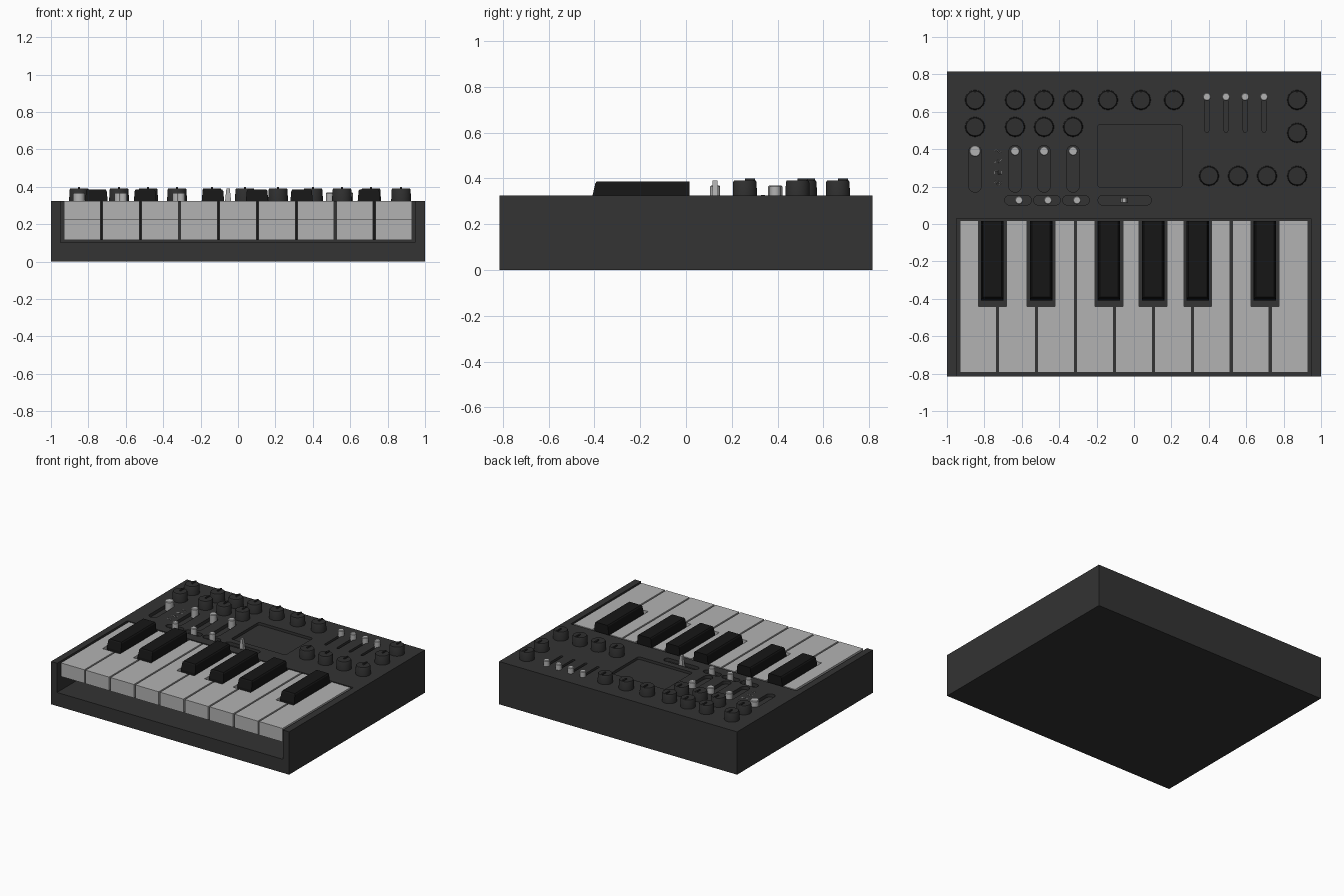
import bpy, bmesh, math
from mathutils import Matrix

if "Cube" in bpy.data.objects:
    bpy.data.objects.remove(bpy.data.objects["Cube"])

TOP = 0.325


def material(name, v):
    m = bpy.data.materials.new(name)
    m.diffuse_color = (v, v, v, 1)
    m.use_nodes = True
    m.node_tree.nodes["Principled BSDF"].inputs["Base Color"].default_value = m.diffuse_color
    return m


BODY = material("charcoal", 0.033)
DARK = material("black", 0.008)
KNOB = material("knob_dark", 0.028)
LIGHT = material("light_grey", 0.45)


def finish(name, bm, mat, smooth=False):
    bmesh.ops.recalc_face_normals(bm, faces=bm.faces)
    me = bpy.data.meshes.new(name)
    bm.to_mesh(me)
    bm.free()
    me.materials.append(mat)
    ob = bpy.data.objects.new(name, me)
    bpy.context.collection.objects.link(ob)
    if smooth:
        bpy.ops.object.select_all(action='DESELECT')
        ob.select_set(True)
        bpy.context.view_layer.objects.active = ob
        bpy.ops.object.shade_smooth_by_angle(angle=math.radians(35))
    return ob


def loft(bm, rings):
    """Closed solid through a stack of (outline, z) rings."""
    vs = [[bm.verts.new((x, y, z)) for x, y in pts] for pts, z in rings]
    n = len(vs[0])
    for a, b in zip(vs, vs[1:]):
        for i in range(n):
            bm.faces.new((a[i], a[(i + 1) % n], b[(i + 1) % n], b[i]))
    bm.faces.new(vs[0][::-1])
    bm.faces.new(vs[-1])


def rect(x0, x1, y0, y1):
    return [(x0, y0), (x1, y0), (x1, y1), (x0, y1)]


def rounded(cx, cy, w, h, r, n=6):
    pts = []
    for k, (sx, sy) in enumerate(((1, 1), (-1, 1), (-1, -1), (1, -1))):
        for i in range(n + 1):
            a = math.pi / 2 * (k + i / n)
            pts.append((cx + sx * (w / 2 - r) + r * math.cos(a),
                        cy + sy * (h / 2 - r) + r * math.sin(a)))
    # drop coincident points where straight sides vanish
    return [p for i, p in enumerate(pts) if math.dist(p, pts[i - 1]) > 1e-4]


def circle(r, n=32):
    return [(r * math.cos(2 * math.pi * i / n), r * math.sin(2 * math.pi * i / n)) for i in range(n)]


def copies(ob, places):
    first, *rest = places
    ob.location = (*first, 0)
    for p in rest:
        c = ob.copy()
        c.location = (*p, 0)
        bpy.context.collection.objects.link(c)


# control layout
COLS = (-0.636, -0.481, -0.326)
FADERS = (0.39, 0.492, 0.594, 0.695)
SWITCHES = (-0.62, -0.465, -0.31)

# body with keyboard bay, screen recess and slider slots cut out
bm = bmesh.new()
loft(bm, [(rect(-1, 1, -0.815, 0.815), 0), (rect(-1, 1, -0.815, 0.815), TOP)])
body = finish("body", bm, BODY)

bm = bmesh.new()


def cut(outline, depth):
    loft(bm, [(outline, TOP - depth), (outline, TOP + 0.1)])


cut(rect(-0.95, 0.947, -0.9, 0.03), 0.222)
cut(rounded(0.032, 0.364, 0.456, 0.332, 0.015), 0.02)
for x in (-0.85,) + COLS:
    cut(rounded(x, 0.295, 0.068, 0.25, 0.0339), 0.025)
for x in SWITCHES:
    cut(rounded(x, 0.127, 0.142, 0.052, 0.0259), 0.025)
cut(rounded(-0.05, 0.127, 0.285, 0.052, 0.0259), 0.025)
for x in FADERS:
    cut(rounded(x, 0.59, 0.02, 0.2, 0.0099), 0.025)
cutter = finish("cutter", bm, BODY)
cutter.hide_render = True
mod = body.modifiers.new("recesses", 'BOOLEAN')
mod.operation, mod.solver, mod.object = 'DIFFERENCE', 'EXACT', cutter
bpy.context.view_layer.objects.active = body
bpy.ops.object.modifier_apply(modifier=mod.name)
bpy.data.objects.remove(cutter)

# white keys, notched around the black keys, with an overhanging front lip
BLACK = (-0.757, -0.497, -0.134, 0.102, 0.34, 0.70)
PITCH, HALF, NOTCH, BACK = 0.2083, 0.074, -0.44, 0.02


def key_outline(x0, x1, front):
    left = [b + HALF for b in BLACK if abs(b - x0) < HALF]
    right = [b - HALF for b in BLACK if abs(b - x1) < HALF]
    pts = [(x0, front), (x1, front)]
    pts += [(x1, NOTCH), (right[0], NOTCH), (right[0], BACK)] if right else [(x1, BACK)]
    pts += [(left[0], BACK), (left[0], NOTCH), (x0, NOTCH)] if left else [(x0, BACK)]
    return pts


for i in range(9):
    x0 = -0.9375 + i * PITCH + 0.006
    x1 = x0 + PITCH - 0.012
    bm = bmesh.new()
    for front, z0, z1 in ((-0.795, 0.222, TOP), (-0.5, 0.115, 0.222)):
        o = key_outline(x0, x1, front)
        loft(bm, [(o, z0), (o, z1)])
    finish("white_key", bm, LIGHT)

# black keys
for b in BLACK:
    bm = bmesh.new()
    loft(bm, [(rect(b - w, b + w, f, 0.015), z) for w, f, z in
              ((0.06, -0.41, 0.115), (0.06, -0.408, TOP), (0.055, -0.396, 0.378), (0.049, -0.39, 0.386))])
    finish("black_key", bm, DARK)

# rotary knobs with raised pointer
bm = bmesh.new()
loft(bm, [(circle(r), z) for r, z in ((0.053, TOP - 0.002), (0.051, 0.384), (0.047, 0.391))])
loft(bm, [(rect(-0.005, 0.005, 0, 0.046), 0.385), (rect(-0.005, 0.005, 0, 0.044), 0.399)])
knob = finish("knob", bm, KNOB, True)
copies(knob, [(x, y) for x in (-0.85,) + COLS for y in (0.663, 0.519)]
       + [(x, 0.663) for x in (-0.139, 0.037, 0.214, 0.872)] + [(0.872, 0.487)]
       + [(x, 0.257) for x in (0.401, 0.556, 0.711, 0.872)])


# slider and switch caps
def cap(name, r, places):
    bm = bmesh.new()
    loft(bm, [(circle(q, 24), z) for q, z in ((r, 0.3), (r, 0.364), (r - 0.004, 0.369))])
    copies(finish(name, bm, LIGHT, True), places)


cap("large_slider_cap", 0.031, [(-0.85, 0.39)])
cap("slider_cap", 0.025, [(x, 0.39) for x in COLS])
cap("switch_cap", 0.022, [(x + 0.005, 0.127) for x in SWITCHES])
cap("fader_cap", 0.022, [(x, 0.68) for x in FADERS])

# pitch lever
bm = bmesh.new()
loft(bm, [(rect(-0.053 - w, -0.053 + w, 0.127 - d, 0.127 + d), z) for w, d, z in
          ((0.018, 0.013, 0.3), (0.016, 0.013, TOP), (0.009, 0.011, 0.39))])
finish("lever", bm, LIGHT)

# printed waveform marks beside the first slider
WAVES = [
    [(-0.018 + 0.003 * i, 0.008 * math.sin(i * math.pi / 6)) for i in range(13)],
    [(-0.018, -0.008), (0, 0.009), (0, -0.008), (0.018, 0.009)],
    [(-0.018, -0.008), (-0.018, 0.009), (0, 0.009), (0, -0.008), (0.018, -0.008), (0.018, 0.009)],
    [(-0.018, 0), (-0.01, 0.01), (-0.004, -0.009), (0.004, 0.008), (0.01, -0.01), (0.018, 0.003)],
]
for pts, y in zip(WAVES, (0.39, 0.335, 0.275, 0.22)):
    cu = bpy.data.curves.new("wave_mark", 'CURVE')
    cu.dimensions = '3D'
    cu.bevel_depth, cu.bevel_resolution = 0.0018, 0
    sp = cu.splines.new('POLY')
    sp.points.add(len(pts) - 1)
    for p, (px, py) in zip(sp.points, pts):
        p.co = (px - 0.727, py + y, TOP, 1)
    cu.materials.append(LIGHT)
    bpy.context.collection.objects.link(bpy.data.objects.new("wave_mark", cu))
